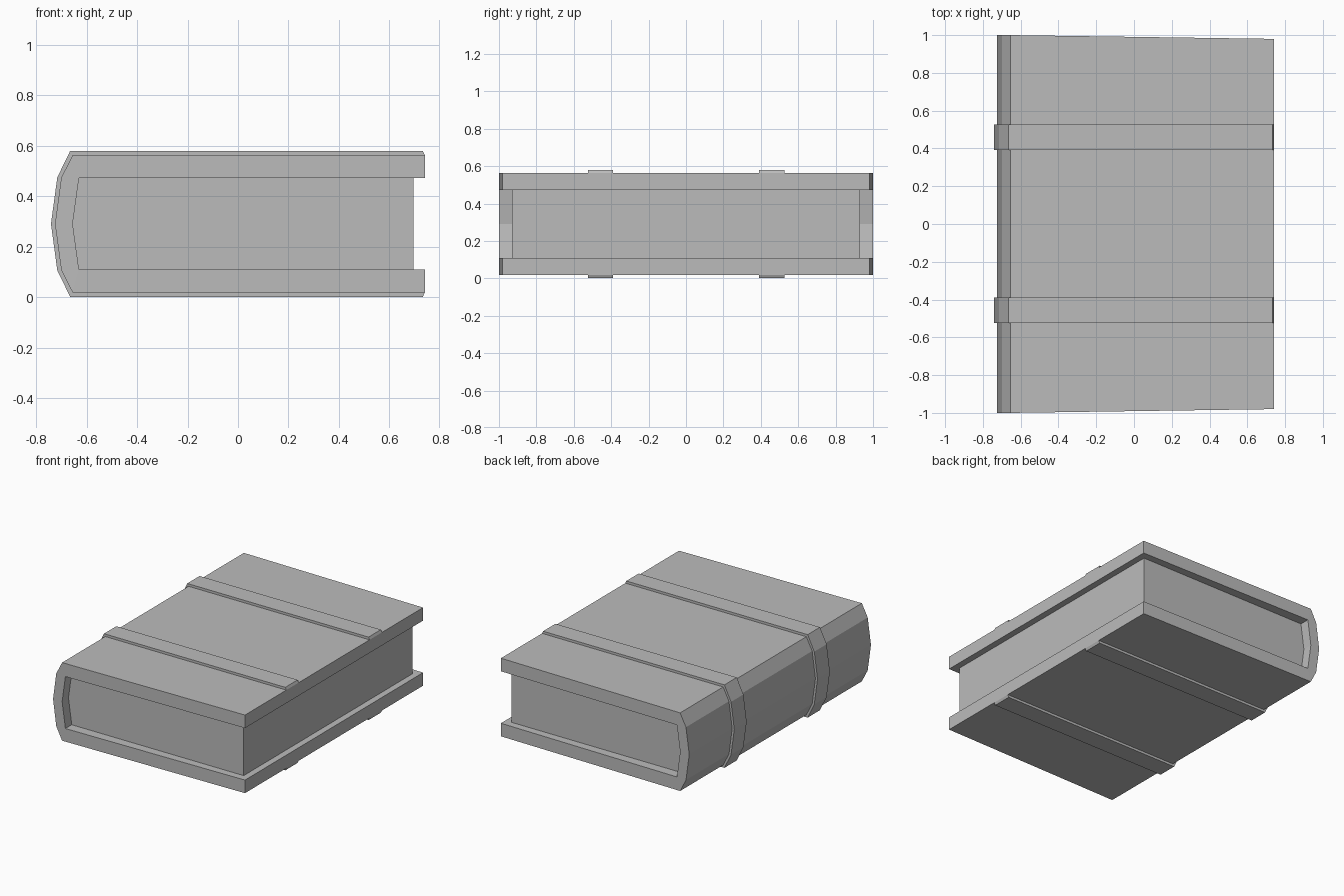
import bpy
import bmesh

if "Cube" in bpy.data.objects:
    bpy.data.objects.remove(bpy.data.objects["Cube"], do_unlink=True)

MID = 0.291  # mid-height of the book

grey = bpy.data.materials.new("plain_grey")
grey.use_nodes = True
grey.diffuse_color = (0.5, 0.5, 0.5, 1)
grey.node_tree.nodes["Principled BSDF"].inputs["Base Color"].default_value = (0.5, 0.5, 0.5, 1)


def mirrored(half):
    """Complete an upper half profile with its reflection about mid-height."""
    return half + [(x, 2 * MID - z) for x, z in reversed(half[:-1])]


def shell(outer, inner):
    """Cells between two profiles of equal length."""
    return [[outer[i], outer[i + 1], inner[i + 1], inner[i]] for i in range(len(outer) - 1)]


def prism(name, cells, y0, y1, taper=0.0):
    """Extrude flat cells along y, optionally narrowing towards the fore edge."""
    bm = bmesh.new()
    for cell in cells:
        points = list(dict.fromkeys(cell))
        bm.faces.new([bm.verts.new((x, y0, z)) for x, z in points])
    bmesh.ops.remove_doubles(bm, verts=bm.verts, dist=0.0005)
    grown = bmesh.ops.extrude_face_region(bm, geom=bm.faces[:])["geom"]
    for v in grown:
        if isinstance(v, bmesh.types.BMVert):
            v.co.y = y1
    for v in bm.verts:
        v.co.y *= 1 - taper * max(0, v.co.x - SPINE_X) / (FORE_X - SPINE_X)
    bmesh.ops.recalc_face_normals(bm, faces=bm.faces)
    mesh = bpy.data.meshes.new(name)
    bm.to_mesh(mesh)
    bm.free()
    mesh.materials.append(grey)
    obj = bpy.data.objects.new(name, mesh)
    bpy.context.collection.objects.link(obj)
    return obj


SPINE_X, FORE_X = -0.655, 0.74

# Profiles from the fore edge round the spine
cover_outer = mirrored([(FORE_X, 0.563), (SPINE_X, 0.563), (-0.70, 0.475), (-0.725, MID)])
cover_inner = mirrored([(FORE_X, 0.472), (-0.63, 0.472), (-0.63, 0.472), (-0.655, MID)])
band_outer = mirrored([(0.732, 0.58), (-0.665, 0.58), (-0.716, 0.475), (-0.741, MID)])
page_outline = mirrored([(0.695, 0.472), (-0.63, 0.472), (-0.655, MID)])

# Cover boards and spine in one piece
prism("cover", shell(cover_outer, cover_inner), -1, 1, taper=0.02)

# Page block
prism("pages", [page_outline], -0.93, 0.93)

# Raised bands wrapping the cover
for side, y in (("front", -0.457), ("back", 0.459)):
    prism(side + "_band", shell(band_outer, cover_outer), y - 0.068, y + 0.068)
